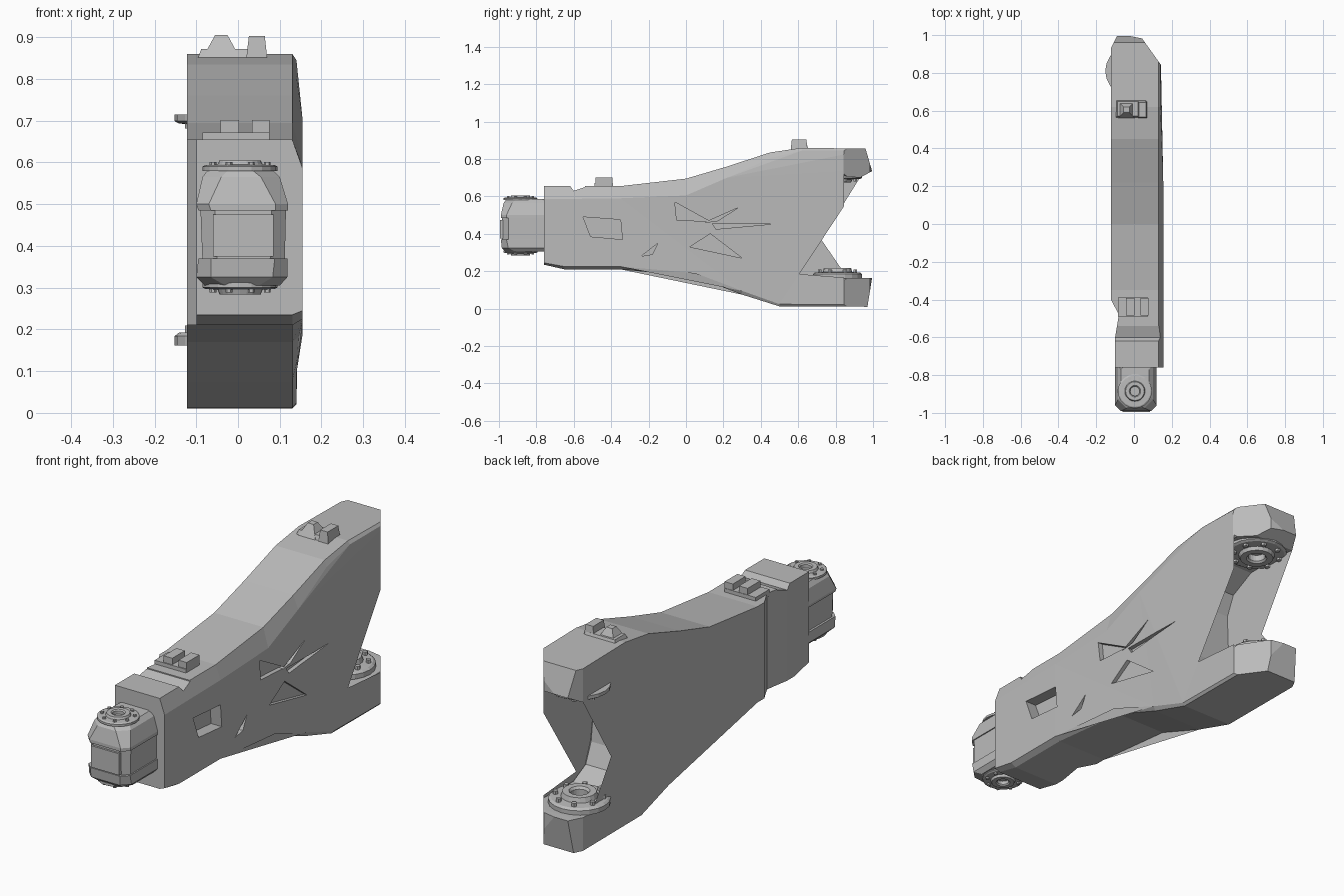
import bpy, bmesh, math
from mathutils import Vector

if "Cube" in bpy.data.objects:
    bpy.data.objects.remove(bpy.data.objects["Cube"])

grey = bpy.data.materials.new("plain grey")
grey.use_nodes = True
grey.diffuse_color = (0.5, 0.5, 0.5, 1)
grey.node_tree.nodes["Principled BSDF"].inputs["Base Color"].default_value = (0.5, 0.5, 0.5, 1)


def finish(name, bm):
    bmesh.ops.recalc_face_normals(bm, faces=bm.faces)
    mesh = bpy.data.meshes.new(name)
    bm.to_mesh(mesh)
    bm.free()
    mesh.materials.append(grey)
    ob = bpy.data.objects.new(name, mesh)
    bpy.context.scene.collection.objects.link(ob)
    return ob


def loft(rings, closed=False):
    """Skin a list of equal-length rings; cap the ends, or join last to first."""
    bm = bmesh.new()
    vs = [[bm.verts.new(p) for p in r] for r in rings]
    n = len(vs[0])
    pairs = list(zip(vs, vs[1:])) + ([(vs[-1], vs[0])] if closed else [])
    for a, b in pairs:
        for i in range(n):
            j = (i + 1) % n
            bm.faces.new((a[i], a[j], b[j], b[i]))
    if not closed:
        caps = [bm.faces.new(vs[0]), bm.faces.new(vs[-1])]
        bmesh.ops.triangulate(bm, faces=caps)
    return bm


def prism(profile, x0, x1):
    return loft([[(x, y, z) for y, z in profile] for x in (x0, x1)])


def box(name, x, y, z, taper=0.0):
    rings = []
    for h, t in ((z[0], 0), (z[1], taper)):
        rings.append([(x[0] + t, y[0] + t, h), (x[1] - t, y[0] + t, h),
                      (x[1] - t, y[1] - t, h), (x[0] + t, y[1] - t, h)])
    return finish(name, loft(rings))


def cut(target, bm):
    cutter = finish("cutter", bm)
    mod = target.modifiers.new("cut", "BOOLEAN")
    mod.operation, mod.solver, mod.object = "DIFFERENCE", "EXACT", cutter
    cutter.hide_render = True
    cutter.hide_viewport = True
    cutter.display_type = "WIRE"
    return cutter


# Forked body: outline (y, z) and how far the +x face is inset from it
outline = [
    (-.76, .655, 0, -.07), (-.35, .655, 0, -.065), (0, .695, 0, -.09),
    (.22, .76, 0, -.06), (.45, .835, 0, -.03), (.62, .86, 0, -.015),
    (.96, .855, -.01, -.01), (.995, .735, -.02, .01), (.93, .70, 0, .01),
    (.82, .712, 0, .01), (.65, .71, -.01, .01), (.53, .65, -.03, .02),
    (.49, .56, -.055, 0), (.495, .42, -.02, 0), (.51, .29, -.01, 0),
    (.55, .20, -.01, -.01), (.64, .155, -.01, -.01), (.96, .165, 0, -.01),
    (.995, .165, -.01, -.01), (.97, .01, -.01, .01), (.50, .012, 0, .012),
    (.30, .075, 0, .02), (.05, .17, 0, .02), (-.35, .21, 0, .015),
    (-.65, .21, 0, .015), (-.76, .235, 0, .01)]


def face_x(y, z):
    # The +x face is fuller in the body than on the arms
    return .155 if y < .3 else .14


rings = [[(-.122, y, z) for y, z, a, b in outline],
         [(.13, y, z) for y, z, a, b in outline],
         [(face_x(y, z), y + a, z + b) for y, z, a, b in outline]]
bm = loft(rings)
# Slice the corners off both fork tips
for point, normal in (((.13, .86, 0), (.14, .10, 0)), ((-.122, .93, 0), (-.07, .035, 0)),
                      ((.03, .985, 0), (.02, .1, 0))):
    res = bmesh.ops.bisect_plane(bm, geom=bm.verts[:] + bm.edges[:] + bm.faces[:],
                                 plane_co=point, plane_no=Vector(normal).normalized(),
                                 clear_outer=True)
    edges = [e for e in bm.edges if e.is_boundary]
    bmesh.ops.holes_fill(bm, edges=edges, sides=0)
body = finish("forked_body", bm)

# Shallow pocket and rib-shaped recesses in the +x face
pockets = [
    [(-.55, .49), (-.35, .475), (-.34, .37), (-.51, .385)],
    [(-.06, .57), (.13, .465), (-.05, .475)],
    [(.14, .455), (.46, .452), (.16, .425)],
    [(.02, .33), (.30, .27), (.13, .40)],
    [(.10, .46), (.28, .54), (.17, .47)],
    [(-.24, .28), (-.15, .35), (-.18, .29)]]
for k, shape in enumerate(pockets):
    cut(body, prism(shape, .10 if k == 0 else .13, .2))

# Step and groove on the -x face near the front
step = [(-.3, -.40), (-.122, -.40), (-.08, -.48), (-.10, -.60), (-.10, -.9), (-.3, -.9)]
cut(body, loft([[(x, y, z) for x, y in step] for z in (.1, .8)]))
# Shallow cross groove in the top
cut(body, prism([(-.63, .67), (-.60, .63), (-.54, .65), (-.54, .67)], -.2, .2))


# Front joint housing: chamfered boxes stacked along z
def octagon(z, x0, x1, y0, y1, c):
    return [(x0 + c, y0, z), (x1 - c, y0, z), (x1, y0 + c, z), (x1, y1 - c, z),
            (x1 - c, y1, z), (x0 + c, y1, z), (x0, y1 - c, z), (x0, y0 + c, z)]


finish("joint_core", loft([
    octagon(.36, -.085, .112, -.985, -.70, .035),
    octagon(.49, -.09, .115, -.985, -.70, .035)]))
finish("joint_upper_band", loft([
    octagon(.485, -.095, .12, -.99, -.70, .03),
    octagon(.50, -.10, .12, -.99, -.70, .03),
    octagon(.565, -.085, .10, -.975, -.70, .045),
    octagon(.585, -.07, .08, -.96, -.72, .05)]))
finish("joint_lower_band", loft([
    octagon(.305, -.08, .10, -.965, -.72, .05),
    octagon(.325, -.10, .118, -.985, -.70, .035),
    octagon(.37, -.095, .118, -.99, -.70, .03)]))
box("joint_front_plate", (-.06, .085), (-.994, -.97), (.375, .475))


# Bolted round flanges
def flange(name, x, y, z, r, height, up, bolts=8):
    profile = [(.28, 0), (1, 0), (1, .4), (.92, .55), (.6, .6), (.55, 1), (.34, 1), (.28, .8)]
    rings = []
    for i in range(20):
        a = math.tau * i / 20
        rings.append([(x + math.cos(a) * r * q, y + math.sin(a) * r * q, z + up * height * h)
                      for q, h in profile])
    finish(name, loft(rings, closed=True))
    for i in range(bolts):
        a = math.tau * (i + .5) / bolts
        bx, by, s = x + math.cos(a) * r * .78, y + math.sin(a) * r * .78, r * .09
        rings = [[(bx + math.cos(t * math.tau / 6) * s, by + math.sin(t * math.tau / 6) * s,
                   z + up * height * h) for t in range(6)] for h in (.4, .85)]
        finish(name + "_bolt", loft(rings))


flange("upper_fork_flange", -.02, .81, .715, .132, .04, -1)
flange("lower_fork_flange", -.02, .81, .162, .132, .055, 1)
flange("joint_top_flange", .005, -.885, .58, .09, .025, 1)
flange("joint_bottom_flange", .005, -.885, .312, .09, .028, -1)

# Cable clips on the top
box("front_clip_base", (-.085, .075), (-.49, -.39), (.64, .672))
for x0, x1 in ((-.042, .002), (.034, .076)):
    box("front_clip_lug", (x0, x1), (-.485, -.392), (.655, .702))
box("rear_clip_base", (-.10, .07), (.56, .66), (.84, .872), .012)
box("rear_clip_left_lug", (.02, .07), (.56, .65), (.85, .903), .006)
box("rear_clip_right_lug", (-.085, .005), (.56, .65), (.85, .905), .03)
